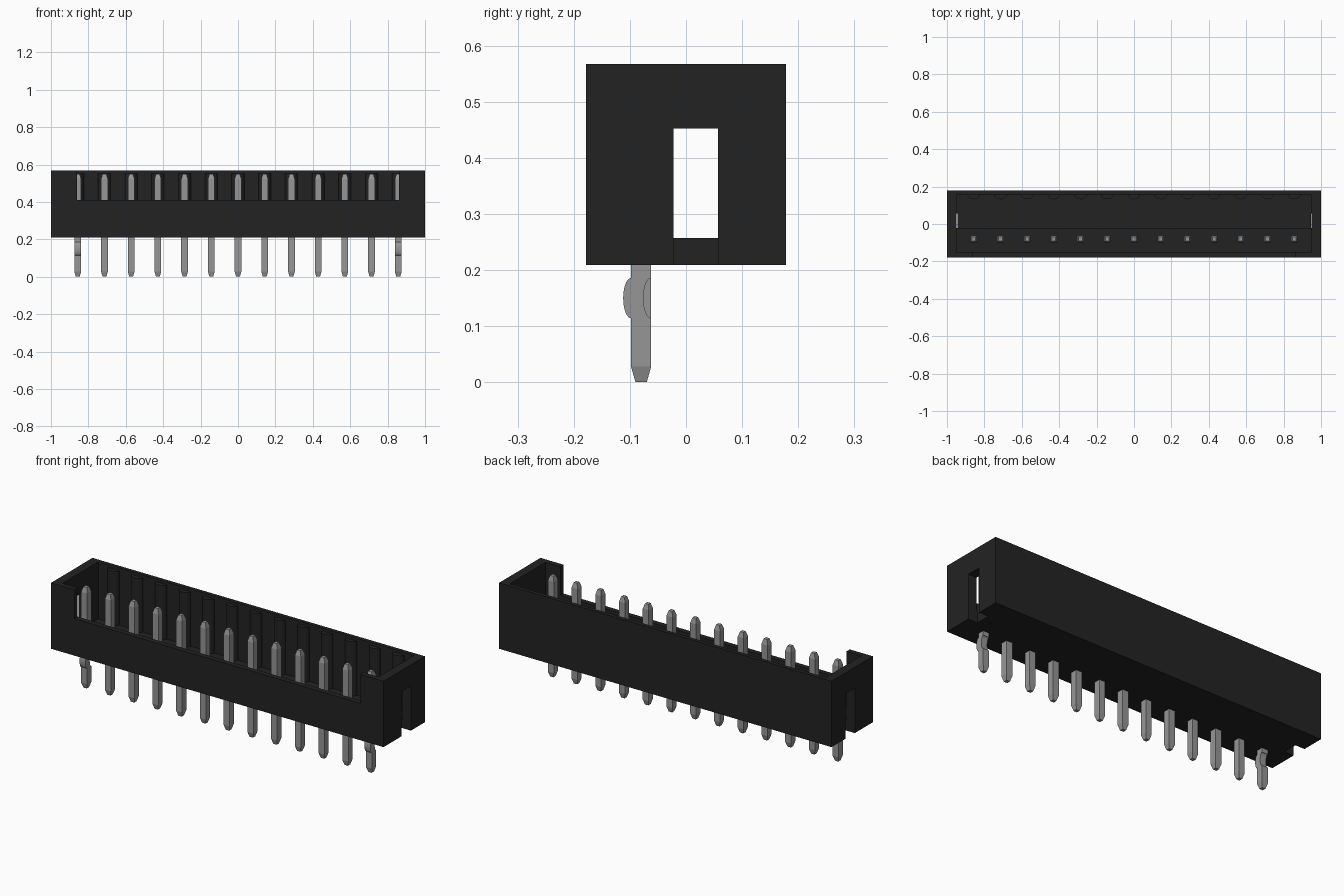
import bpy, bmesh, math

if "Cube" in bpy.data.objects:
    bpy.data.objects.remove(bpy.data.objects["Cube"])

PINS, PITCH = 13, 0.1428
PIN_Y, PIN_R = -0.08, 0.018
BOTTOM, TOP, FLOOR = 0.209, 0.567, 0.257


def material(name, rgb):
    m = bpy.data.materials.new(name)
    m.diffuse_color = (*rgb, 1)
    m.use_nodes = True
    m.node_tree.nodes["Principled BSDF"].inputs["Base Color"].default_value = m.diffuse_color
    return m


black = material("black plastic", (0.0165, 0.0165, 0.0165))
metal = material("grey metal", (0.305, 0.305, 0.305))


def make_object(name, bm, mat):
    bmesh.ops.recalc_face_normals(bm, faces=bm.faces[:])
    me = bpy.data.meshes.new(name)
    bm.to_mesh(me)
    bm.free()
    me.materials.append(mat)
    ob = bpy.data.objects.new(name, me)
    bpy.context.collection.objects.link(ob)
    return ob


def loft(bm, rings):
    """Closed solid through equal-length rings of points."""
    vs = [[bm.verts.new(p) for p in r] for r in rings]
    n = len(vs[0])
    for a, b in zip(vs, vs[1:]):
        for i in range(n):
            j = (i + 1) % n
            bm.faces.new((a[i], a[j], b[j], b[i]))
    bm.faces.new(vs[0][::-1])
    bm.faces.new(vs[-1])


def prism_x(name, profile, x0, x1, mat):
    """Extrude a y-z profile along x."""
    bm = bmesh.new()
    loft(bm, [[(x, y, z) for y, z in profile] for x in (x0, x1)])
    return make_object(name, bm, mat)


def rect(y0, y1, z0, z1):
    return [(y0, z0), (y1, z0), (y1, z1), (y0, z1)]


# Housing: block with open cavity, front window and end slots
housing = prism_x("housing", rect(-0.178, 0.178, BOTTOM, TOP), -1, 1, black)
cavity = [(-0.15, 0.7), (-0.15, FLOOR + 0.015), (-0.022, FLOOR + 0.015),
          (-0.022, FLOOR), (0.157, FLOOR), (0.157, 0.7)]
cutters = [
    prism_x("cavity_cutter", cavity, -0.95, 0.95, black),
    prism_x("window_cutter", rect(-0.3, -0.12, 0.41, 0.75), -0.86, 0.86, black),
    prism_x("left_slot_cutter", rect(-0.022, 0.057, 0.1, 0.452), -1.1, -0.945, black),
    prism_x("right_slot_cutter", rect(-0.022, 0.057, 0.1, 0.452), 0.945, 1.1, black),
]
for c in cutters:
    c.hide_render = True
    mod = housing.modifiers.new(c.name, 'BOOLEAN')
    mod.operation = 'DIFFERENCE'
    mod.solver = 'EXACT'
    mod.object = c

# Apply the cuts and discard the cutters
dg = bpy.context.evaluated_depsgraph_get()
cut_mesh = bpy.data.meshes.new_from_object(housing.evaluated_get(dg))
housing.modifiers.clear()
housing.data = cut_mesh
for c in cutters:
    bpy.data.objects.remove(c)

pin_x = [(i - (PINS - 1) / 2) * PITCH for i in range(PINS)]

# Rounded guide ribs on the inside of the back wall
bm = bmesh.new()
for x in pin_x:
    arc = [(x + 0.034 * math.cos(math.pi * k / 8),
            0.159 - 0.027 * math.sin(math.pi * k / 8)) for k in range(9)]
    loft(bm, [[(px, py, z) for px, py in arc] for z in (FLOOR - 0.01, TOP - 0.015)])
make_object("guide_ribs", bm, black)

# Square pins with tapered tips; the two end pins have a retention kink
for i, x in enumerate(pin_x):
    levels = [(0.003, 0.010, 0), (0.028, PIN_R, 0)]
    if i in (0, PINS - 1):
        for k in range(11):
            t = math.pi * k / 10
            levels.append((0.15 - 0.036 * math.cos(t), PIN_R, -0.014 * math.sin(t)))
    levels += [(0.522, PIN_R, 0), (0.549, 0.010, 0)]
    levels[0] = (0.0, 0.010, 0)
    bm = bmesh.new()
    loft(bm, [[(x + sx * r, PIN_Y + dy + sy * r, z)
               for sx, sy in ((-1, -1), (1, -1), (1, 1), (-1, 1))]
              for z, r, dy in levels])
    make_object(f"pin_{i + 1:02d}", bm, metal)
